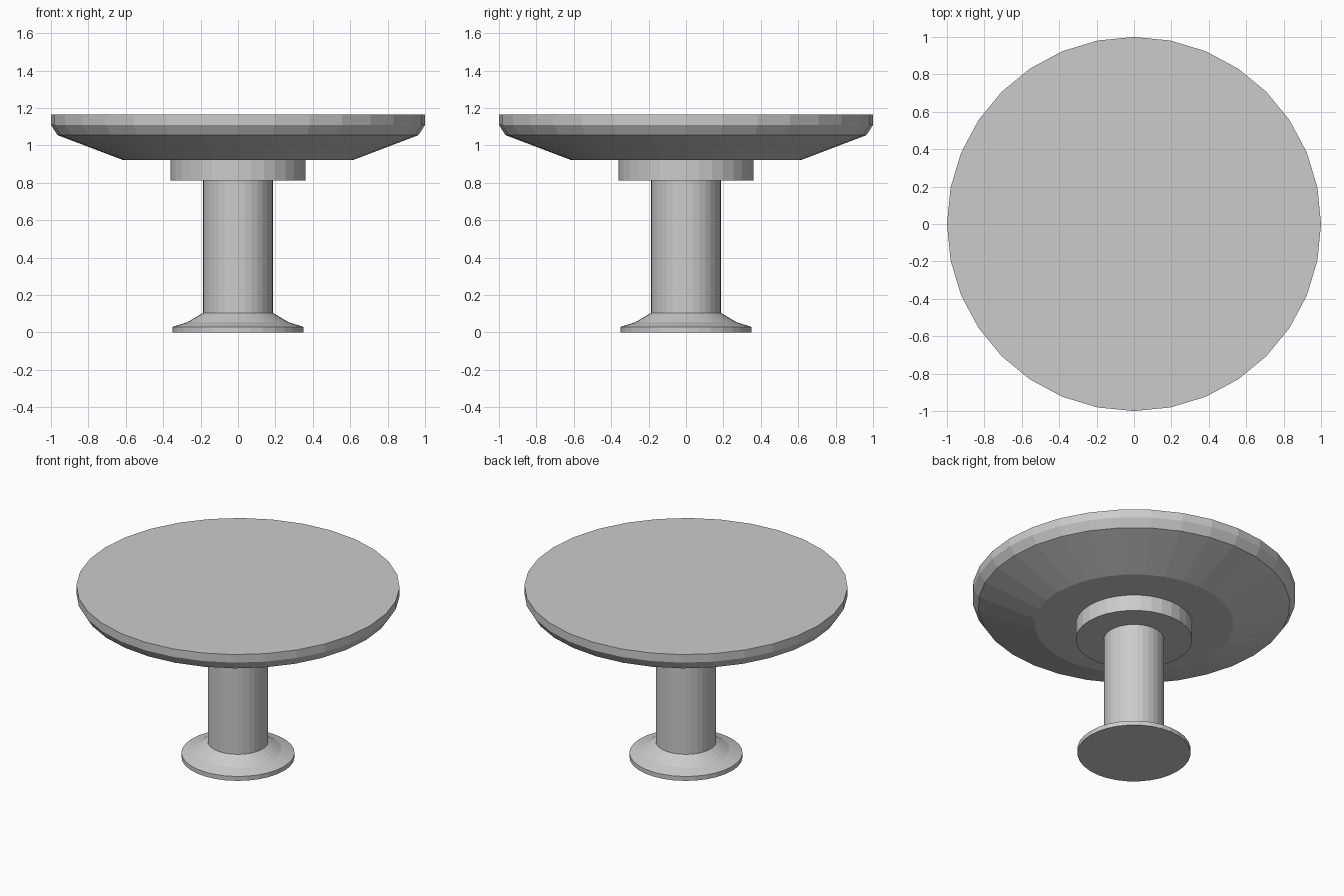
import bpy, bmesh
from math import cos, sin, tau

if "Cube" in bpy.data.objects:
    bpy.data.objects.remove(bpy.data.objects["Cube"])

SIDES = 32


def turned(name, profile, smooth=False):
    """Closed solid turned around z from (radius, height) points, bottom to top."""
    bm = bmesh.new()
    rings = [[bm.verts.new((r * cos(tau * i / SIDES), r * sin(tau * i / SIDES), z))
              for i in range(SIDES)] for r, z in profile]
    for low, high in zip(rings, rings[1:]):
        for i in range(SIDES):
            j = (i + 1) % SIDES
            bm.faces.new((low[i], low[j], high[j], high[i]))
    bm.faces.new(rings[0][::-1])
    bm.faces.new(rings[-1])
    mesh = bpy.data.meshes.new(name)
    bm.to_mesh(mesh)
    bm.free()
    obj = bpy.data.objects.new(name, mesh)
    bpy.context.collection.objects.link(obj)
    return obj


# Flared foot
turned("foot", [(0.35, 0), (0.35, 0.03), (0.27, 0.055), (0.187, 0.105)])

# Round column
turned("column", [(0.187, 0.105), (0.187, 0.812)])

# Collar under the top
turned("collar", [(0.361, 0.812), (0.361, 0.922)])

# Table top with chamfered rim and sloped underside
turned("table_top", [(0.615, 0.922), (0.965, 1.055), (1.0, 1.11), (1.0, 1.165)])
